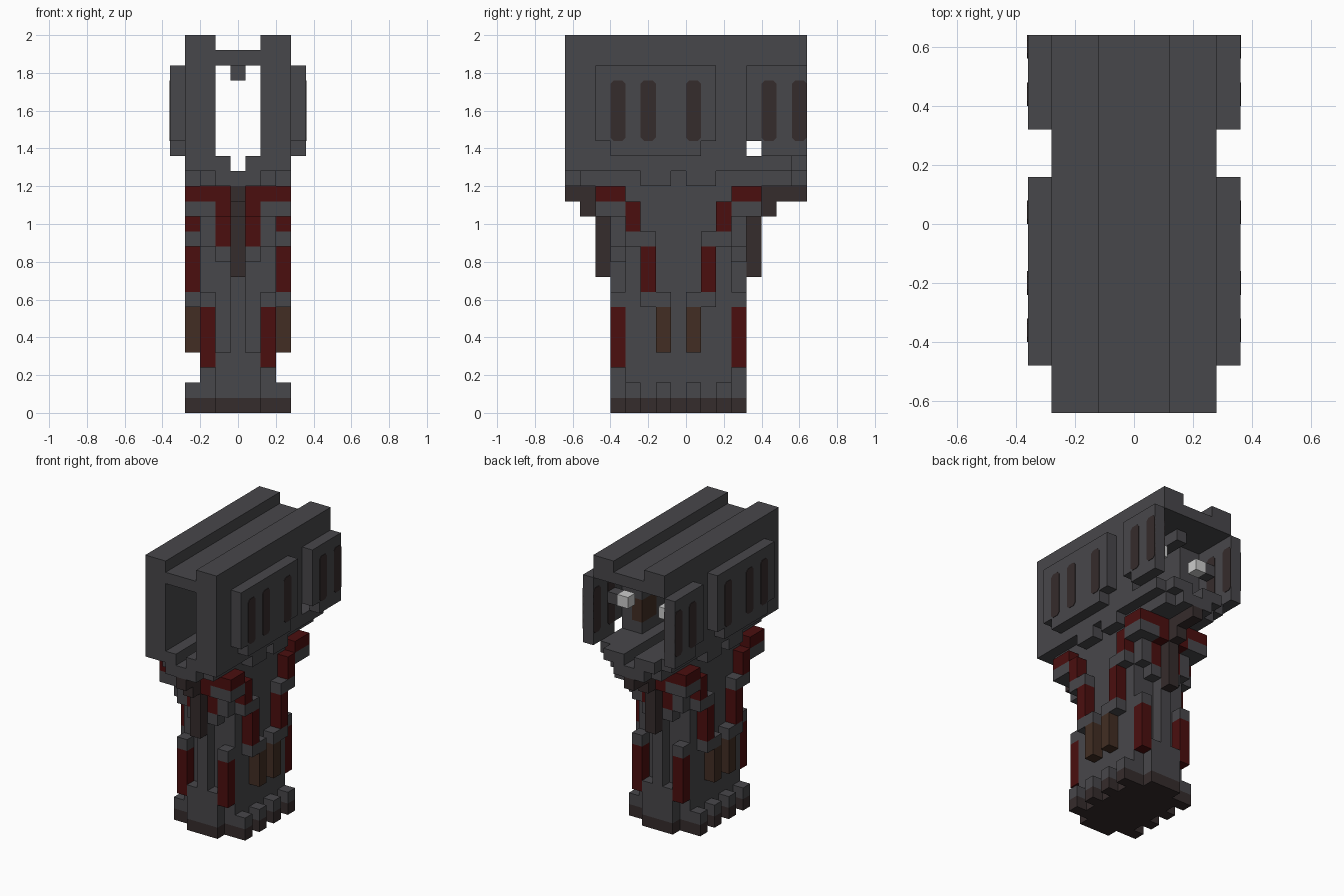
import bpy, bmesh
from mathutils import Vector

U = 0.08          # size of one block
MID = -0.5        # fore-aft mirror plane of the grip, in blocks

cube = bpy.data.objects.get("Cube")
if cube:
    bpy.data.objects.remove(cube, do_unlink=True)


def material(name, r, g, b):
    m = bpy.data.materials.new(name)
    m.use_nodes = True
    m.diffuse_color = (r, g, b, 1)
    m.node_tree.nodes["Principled BSDF"].inputs["Base Color"].default_value = (r, g, b, 1)
    return m


GREY = material("dark grey", 0.064, 0.063, 0.069)
RED = material("dark red", 0.07, 0.0045, 0.0045)
BROWN = material("dark brown", 0.036, 0.025, 0.025)
TAN = material("warm brown", 0.054, 0.027, 0.017)
WHITE = material("pale grey", 0.6, 0.6, 0.6)


def finish(name, bm, mat):
    bmesh.ops.recalc_face_normals(bm, faces=bm.faces)
    me = bpy.data.meshes.new(name)
    bm.to_mesh(me)
    bm.free()
    me.materials.append(mat)
    ob = bpy.data.objects.new(name, me)
    bpy.context.collection.objects.link(ob)
    return ob


def blocks(name, mat, boxes, mx=False, my=False):
    """Boxes (x0, x1, y0, y1, z0, z1) in block units, with optional mirroring."""
    bm = bmesh.new()
    for x0, x1, y0, y1, z0, z1 in boxes:
        for sx in ((1, -1) if mx else (1,)):
            for flip in ((False, True) if my else (False,)):
                a, b = (2 * MID - y1, 2 * MID - y0) if flip else (y0, y1)
                lo = Vector((min(sx * x0, sx * x1), a, z0))
                hi = Vector((max(sx * x0, sx * x1), b, z1))
                vs = bmesh.ops.create_cube(bm, size=1)["verts"]
                for v in vs:
                    v.co = [(lo[i] + hi[i]) / 2 + v.co[i] * (hi[i] - lo[i]) for i in range(3)]
                    v.co *= U
    return finish(name, bm, mat)


# Base plate with toothed sides
TEETH = (-4, -2, 0, 2)
blocks("base_plate", BROWN, [(-2.5, 2.5, -4, 3, 0, 1), (-1.5, 1.5, -5, 4, 0, 1)])
blocks("base_plate_teeth", BROWN, [(2.5, 3.5, y, y + 1, 0, 1) for y in TEETH], mx=True)
blocks("base_teeth", GREY, [(2.5, 3.5, y, y + 1, 1, 2) for y in TEETH], mx=True)

# Grip core, raised lower face, centre ridge and collar
blocks("grip_core", GREY, [(-2.5, 2.5, -4, 3, 1, 15)])
blocks("grip_ridges", GREY, [
    (-1.5, 1.5, -5, -4, 1, 4),
    (-0.5, 0.5, -5, -4, 4, 15),
    (-1.5, 1.5, -5, -4, 10, 11),
], my=True)

# Winding bands: red pieces joined by grey pieces
blocks("red_bands", RED, [
    (1.5, 2.5, -5, -4, 3, 7),
    (2.5, 3.5, -3, -2, 8, 11),
    (2.5, 3.5, -4, -3, 12, 14),
    (0.5, 1.5, -5, -4, 11, 14),
    (0.5, 1.5, -6, -5, 13, 14),
    (0.5, 3.5, -6, -4, 14, 15),
], mx=True, my=True)
blocks("grey_bands", GREY, [
    (1.5, 2.5, -5, -3, 7, 8),
    (2.5, 3.5, -3, -1, 7, 8),
    (2.5, 3.5, -4, -2, 11, 12),
    (1.5, 2.5, -5, -4, 11, 13),
    (1.5, 3.5, -6, -4, 13, 14),
], mx=True, my=True)
blocks("side_inlays", TAN, [(2.5, 3.5, -2, -1, 4, 7)], mx=True, my=True)

# Stepped brackets under the head
blocks("brackets", BROWN, [
    (-0.5, 0.5, -6, -5, 9, 15),
    (-0.5, 0.5, -7, -6, 13, 15),
    (-0.5, 0.5, -8, -7, 14, 15),
], my=True)
blocks("bracket_back_end", BROWN, [(-0.5, 0.5, 7, 8, 14, 15)])

# Head underside
blocks("head_underside", GREY, [(-2.5, 2.5, -7, 7, 15, 16),
                                (-1.5, 1.5, -8, -7, 15, 16),
                                (-1.5, 1.5, 7, 8, 15, 16)])
blocks("underside_tabs", GREY, [(2.5, 3.5, -3, -1, 15, 16)], mx=True, my=True)

# Head walls, inner floor steps, open rear chamber and roof
blocks("head_walls", GREY, [
    (1.5, 3.5, -8, 2, 16, 25),
    (2.5, 3.5, 2, 4, 16, 25),
    (1.5, 2.5, 2, 4, 16, 18),
    (1.5, 2.5, 2, 4, 20, 25),
    (1.5, 3.5, 4, 7, 16, 17),
    (1.5, 2.5, 7, 8, 16, 17),
    (1.5, 3.5, 4, 8, 23, 25),
    (0.5, 1.5, -8, 8, 16, 17),
], mx=True)
blocks("head_roof", GREY, [(-1.5, 1.5, -8, 8, 23, 24), (-0.5, 0.5, -6, 6, 22, 23)])
blocks("inner_inlays", TAN, [(1.5, 2.5, 2, 4, 18, 20)], mx=True)
blocks("inner_lights", WHITE, [(1.5, 2.5, 5, 6, 20, 21)], mx=True)
blocks("inner_light_mounts", GREY, [(2.5, 3.5, 5, 6, 20, 21)], mx=True)

# Side panels
blocks("side_panels", GREY, [
    (3.5, 4.5, -6, 2, 18, 23),
    (3.5, 4.5, -5, 1, 17, 18),
    (3.5, 4.5, 4, 8, 18, 23),
    (3.5, 4.5, 5, 8, 17, 18),
], mx=True)


# Thin slot plates with clipped corners
def slot(bm, x, y):
    c, t = 0.22, 0.04
    outline = [(y + c, 18), (y + 1 - c, 18), (y + 1, 18 + c), (y + 1, 22 - c),
               (y + 1 - c, 22), (y + c, 22), (y, 22 - c), (y, 18 + c)]
    face = bm.faces.new([bm.verts.new(Vector((x - t, a, b)) * U) for a, b in outline])
    geo = bmesh.ops.extrude_face_region(bm, geom=[face])["geom"]
    bmesh.ops.translate(bm, vec=(2 * t * U, 0, 0),
                        verts=[g for g in geo if isinstance(g, bmesh.types.BMVert)])


bm = bmesh.new()
for side in (1, -1):
    for y in (-5, -3, 0, 5, 7):
        slot(bm, side * 4.5, y)
        if y > 4:
            slot(bm, side * 3.5, y)
finish("panel_slots", bm, BROWN)
